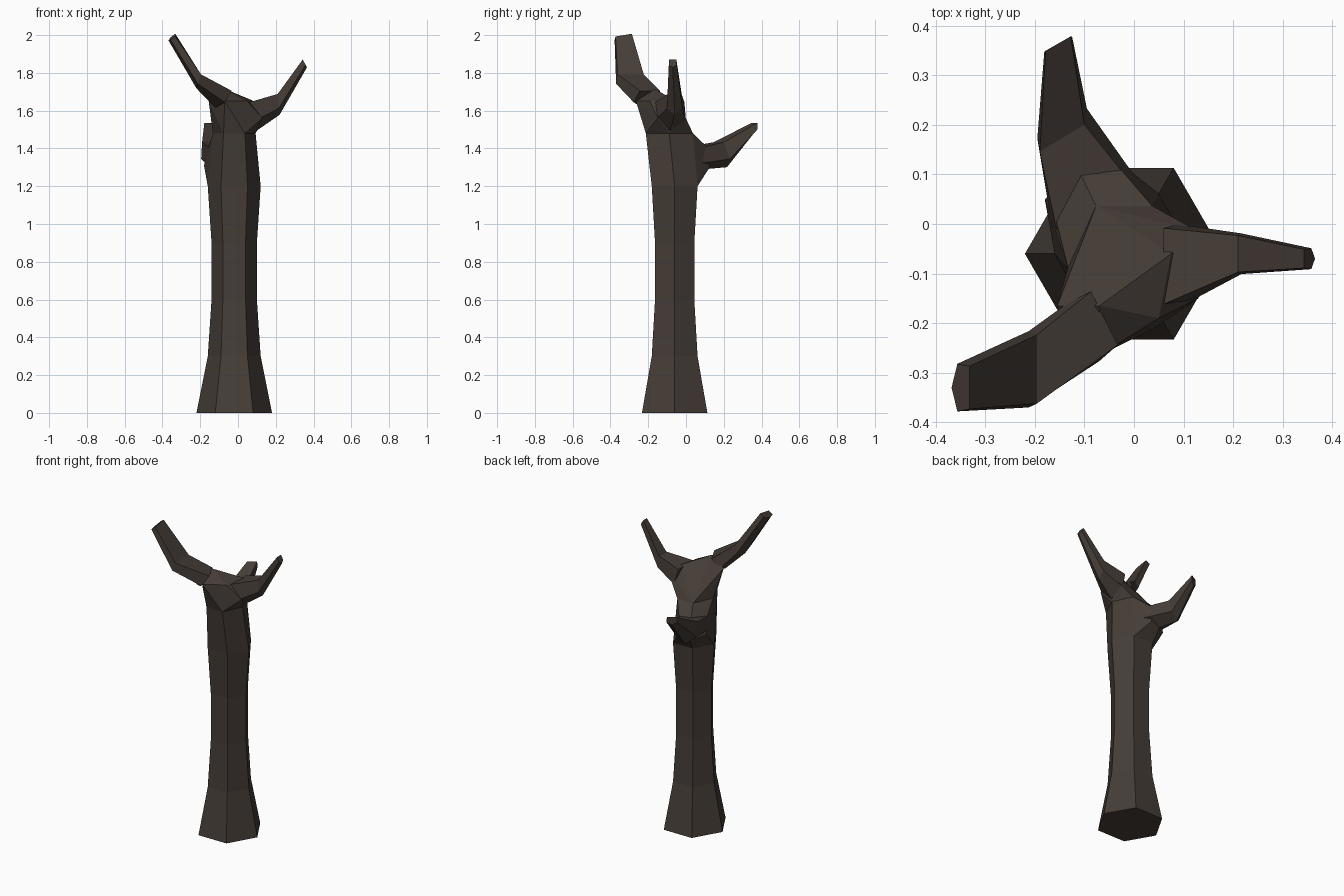
import bpy, bmesh, math
from mathutils import Vector

if "Cube" in bpy.data.objects:
    bpy.data.objects.remove(bpy.data.objects["Cube"])

bark = bpy.data.materials.new("bark")
bark.diffuse_color = (0.06, 0.046, 0.038, 1)
bark.use_nodes = True
bark.node_tree.nodes["Principled BSDF"].inputs["Base Color"].default_value = bark.diffuse_color


def finish(name, bm):
    bmesh.ops.recalc_face_normals(bm, faces=bm.faces[:])
    mesh = bpy.data.meshes.new(name)
    bm.to_mesh(mesh)
    bm.free()
    mesh.materials.append(bark)
    obj = bpy.data.objects.new(name, mesh)
    bpy.context.collection.objects.link(obj)
    return obj


def loft(name, rings):
    bm = bmesh.new()
    rows = [[bm.verts.new(p) for p in ring] for ring in rings]
    n = len(rows[0])
    for a, b in zip(rows, rows[1:]):
        for i in range(n):
            j = (i + 1) % n
            bm.faces.new((a[i], a[j], b[j], b[i]))
    bm.faces.new(rows[0][::-1])
    bm.faces.new(rows[-1])
    return finish(name, bm)


def hull(name, points):
    bm = bmesh.new()
    verts = [bm.verts.new(p) for p in points]
    res = bmesh.ops.convex_hull(bm, input=verts)
    loose = [v for v in bm.verts if not v.link_faces]
    bmesh.ops.delete(bm, geom=loose, context='VERTS')
    return finish(name, bm)


def hexagon(cy, z, rx, ry):
    return [(-0.02 + rx * math.cos(i * math.pi / 3), cy + ry * math.sin(i * math.pi / 3), z)
            for i in range(6)]


def branch(name, sections):
    # five-sided section: flat on the upper side, pointed underneath
    shape = [(-0.9, 1), (0.9, 1), (1, -0.35), (0, -1), (-1, -0.35)]
    loft(name, [[Vector(c) + Vector(w) * u + Vector(t) * v for u, v in shape]
                for c, w, t in sections])


# Trunk: hexagonal, flared at the foot, leaning forward at the top
trunk = [hexagon(-0.06, z, r, r) for z, r in
         ((0, 0.2), (0.3, 0.14), (0.6, 0.12), (0.9, 0.12), (1.2, 0.14))]
trunk.append(hexagon(-0.088, 1.48, 0.113, 0.144))
loft("trunk", trunk)

# Crown: solid fork joining the two upper branches
hull("crown", trunk[-1] + [
    (-0.07, -0.265, 1.65), (-0.155, -0.165, 1.65), (-0.07, -0.165, 1.715),
    (0.05, -0.19, 1.65), (0.075, -0.06, 1.655),
    (0.13, -0.15, 1.56), (0.13, -0.015, 1.59)])

# Shoulder: swelling of the trunk below the rear branch
hull("rear_shoulder", trunk[-1][1:4] + trunk[-2][1:4] + [
    (-0.035, 0.12, 1.40), (-0.11, 0.105, 1.41), (-0.165, 0.04, 1.38),
    (-0.18, 0.05, 1.31), (-0.03, 0.125, 1.30), (-0.10, 0.11, 1.28)])

# Upper left branch
branch("left_branch", [
    ((-0.09, -0.21, 1.66), (0.03, -0.06, 0), (0.03, 0.02, 0.045)),
    ((-0.208, -0.293, 1.755), (0, -0.077, 0), (0.012, 0, 0.037)),
    ((-0.35, -0.33, 1.986), (0, -0.048, -0.008), (0.018, 0, 0.014))])

# Upper right branch
branch("right_branch", [
    ((0.08, -0.085, 1.57), (0, 0.085, 0), (-0.02, 0, 0.075)),
    ((0.215, -0.06, 1.633), (0, 0.041, 0), (-0.005, 0, 0.055)),
    ((0.354, -0.07, 1.85), (0, 0.021, 0), (-0.011, 0, 0.021))])

# Rear branch
branch("rear_branch", [
    ((-0.08, 0.04, 1.345), (0.085, 0.05, 0), (0.0, -0.005, 0.06)),
    ((-0.145, 0.195, 1.367), (0.05, 0.03, 0), (0.0, -0.022, 0.066)),
    ((-0.153, 0.363, 1.51), (0.028, 0.016, 0), (0.0, 0.001, 0.026))])
